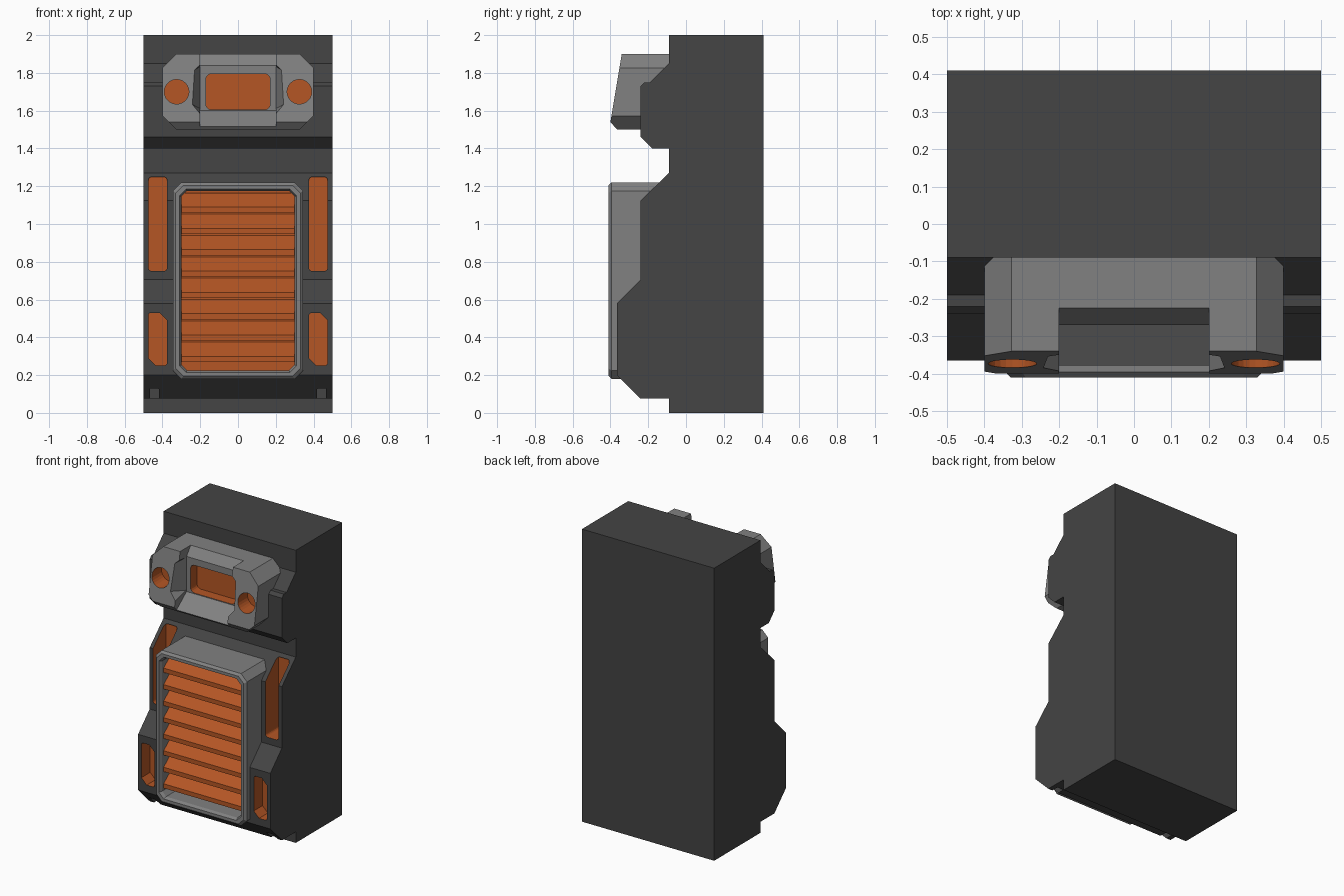
import bpy, bmesh, math
from mathutils import Vector

if "Cube" in bpy.data.objects:
    bpy.data.objects.remove(bpy.data.objects["Cube"])


def material(name, col):
    m = bpy.data.materials.new(name)
    m.diffuse_color = (*col, 1)
    m.use_nodes = True
    m.node_tree.nodes["Principled BSDF"].inputs["Base Color"].default_value = m.diffuse_color
    return m


MATS = [material("dark casing", (0.058, 0.058, 0.058)),
        material("grey trim", (0.22, 0.22, 0.22)),
        material("orange", (0.46, 0.093, 0.018))]
DARK, GREY, ORANGE = 0, 1, 2


def make_object(name, bm, mat):
    bmesh.ops.recalc_face_normals(bm, faces=bm.faces)
    if mat is not None:
        for f in bm.faces:
            f.material_index = mat
    me = bpy.data.meshes.new(name)
    bm.to_mesh(me)
    bm.free()
    for m in MATS:
        me.materials.append(m)
    ob = bpy.data.objects.new(name, me)
    bpy.context.collection.objects.link(ob)
    return ob


def loft(name, rings, mat, last_mat=None):
    """Closed skin through rings of 3D points, capped at both ends."""
    bm = bmesh.new()
    vr = [[bm.verts.new(p) for p in r] for r in rings]
    n = len(vr[0])
    for a, b in zip(vr, vr[1:]):
        for i in range(n):
            bm.faces.new((a[i], a[(i + 1) % n], b[(i + 1) % n], b[i])).material_index = mat
    bm.faces.new(vr[0]).material_index = mat
    bm.faces.new(vr[-1]).material_index = mat if last_mat is None else last_mat
    return make_object(name, bm, None)


def prism_x(name, yz, x0, x1, mat):
    return loft(name, [[(x, y, z) for y, z in yz] for x in (x0, x1)], mat)


def prism_y(name, xz, y0, y1, mat):
    return loft(name, [[(x, y, z) for x, z in xz] for y in (y0, y1)], mat)


def octagon(x0, x1, z0, z1, c):
    return [(x0 + c, z0), (x1 - c, z0), (x1, z0 + c), (x1, z1 - c),
            (x1 - c, z1), (x0 + c, z1), (x0, z1 - c), (x0, z0 + c)]


def rounded(x0, x1, z0, z1, r, seg=4):
    pts = []
    for k, (cx, cz) in enumerate([(x1 - r, z1 - r), (x0 + r, z1 - r), (x0 + r, z0 + r), (x1 - r, z0 + r)]):
        for i in range(seg + 1):
            a = math.pi / 2 * (k + i / seg)
            pts.append((cx + r * math.cos(a), cz + r * math.sin(a)))
    return pts


def circle(cx, cz, r, n=24):
    return [(cx + r * math.cos(2 * math.pi * i / n), cz + r * math.sin(2 * math.pi * i / n)) for i in range(n)]


def boolean(ob, cutter, op='DIFFERENCE'):
    m = ob.modifiers.new("cut", 'BOOLEAN')
    m.operation, m.solver, m.object = op, 'EXACT', cutter
    bpy.context.view_layer.objects.active = ob
    bpy.ops.object.modifier_apply(modifier=m.name)
    bpy.data.objects.remove(cutter)


# main casing from its side profile
body = prism_x("casing", [
    (0.41, 0), (0.41, 2), (-0.09, 2), (-0.09, 1.85), (-0.19, 1.75), (-0.22, 1.75), (-0.24, 1.73),
    (-0.24, 1.46), (-0.18, 1.40), (-0.09, 1.40), (-0.09, 1.27), (-0.24, 1.125), (-0.24, 0.705),
    (-0.365, 0.58), (-0.365, 0.20), (-0.24, 0.075), (-0.09, 0.075), (-0.09, 0)], -0.5, 0.5, DARK)

# orange side pockets and bottom slots
for cx in (-0.425, 0.425):
    boolean(body, prism_y("cut", rounded(cx - 0.05, cx + 0.05, 0.75, 1.25, 0.02), -0.6, -0.10, ORANGE))
    a, b = cx - 0.05, cx + 0.05
    boolean(body, prism_y("cut", [(a + 0.01, 0.53), (b - 0.04, 0.53), (b, 0.49), (b, 0.26), (b - 0.01, 0.25),
                                  (a + 0.04, 0.25), (a, 0.29), (a, 0.52)], -0.6, -0.27, ORANGE))
    s = math.copysign(0.443, cx)
    boolean(body, prism_y("cut", octagon(s - 0.024, s + 0.024, 0.03, 0.128, 0.001), -0.6, -0.19, DARK))

# room in the casing for the grille and the head window
boolean(body, prism_y("cut", octagon(-0.32, 0.32, 0.21, 1.19, 0.04), -0.6, -0.255, DARK))
boolean(body, prism_y("cut", octagon(-0.18, 0.18, 1.595, 1.805, 0.02), -0.6, -0.15, DARK))


# grille frame: stepped octagonal tray with orange floor
def frame_ring(y, inset, c):
    return [(x, y, z) for x, z in octagon(-0.345 + inset, 0.345 - inset, 0.18 + inset, 1.22 - inset, c)]


loft("grille_frame", [frame_ring(-0.10, 0.0, 0.045), frame_ring(-0.395, 0.0, 0.045),
                      frame_ring(-0.41, 0.015, 0.04), frame_ring(-0.41, 0.035, 0.035),
                      frame_ring(-0.39, 0.045, 0.03), frame_ring(-0.27, 0.045, 0.03)], GREY, ORANGE)

# louvre slats as one saw-tooth profile
teeth = []
for i in range(8):
    zt = 1.165 - i * 0.113
    teeth += [(-0.28, zt), (-0.375, zt - 0.075), (-0.375, zt - 0.105), (-0.28, zt - 0.09)]
prism_x("grille_slats", teeth + [(-0.262, teeth[-1][1]), (-0.262, 1.165)], -0.302, 0.302, ORANGE)

# head unit: side profile trimmed to an octagonal front
head = prism_x("head_unit", [(-0.08, 1.90), (-0.34, 1.90), (-0.40, 1.54), (-0.365, 1.50), (-0.08, 1.50)],
               -0.4, 0.4, GREY)
boolean(head, prism_y("cut", octagon(-0.401, 0.401, 1.499, 1.901, 0.075), -0.6, 0.0, GREY), 'INTERSECT')

# centre channel between the two pods, with flared walls
boolean(head, prism_x("cut", [(-0.1875, 1.95), (-0.225, 1.90), (-0.27, 1.84), (-0.27, 1.60),
                              (-0.5, 1.42), (-0.5, 1.95)], -0.2, 0.2, GREY))
bm = bmesh.new()
for s in (-1, 1):
    for x, y, z in [(0.255, -0.42, 1.64), (0.255, -0.42, 1.80), (0.19, -0.42, 1.565), (0.19, -0.42, 1.86),
                    (0.199, -0.272, 1.61), (0.199, -0.272, 1.835)]:
        bm.verts.new((s * x, y, z))
bmesh.ops.convex_hull(bm, input=bm.verts)
boolean(head, make_object("cut", bm, GREY))

# head window and round lamps
boolean(head, prism_y("cut", rounded(-0.17, 0.17, 1.605, 1.795, 0.03), -0.6, -0.20, ORANGE))
for s in (-1, 1):
    boolean(head, prism_y("cut", circle(s * 0.325, 1.70, 0.065), -0.6, -0.27, ORANGE))
